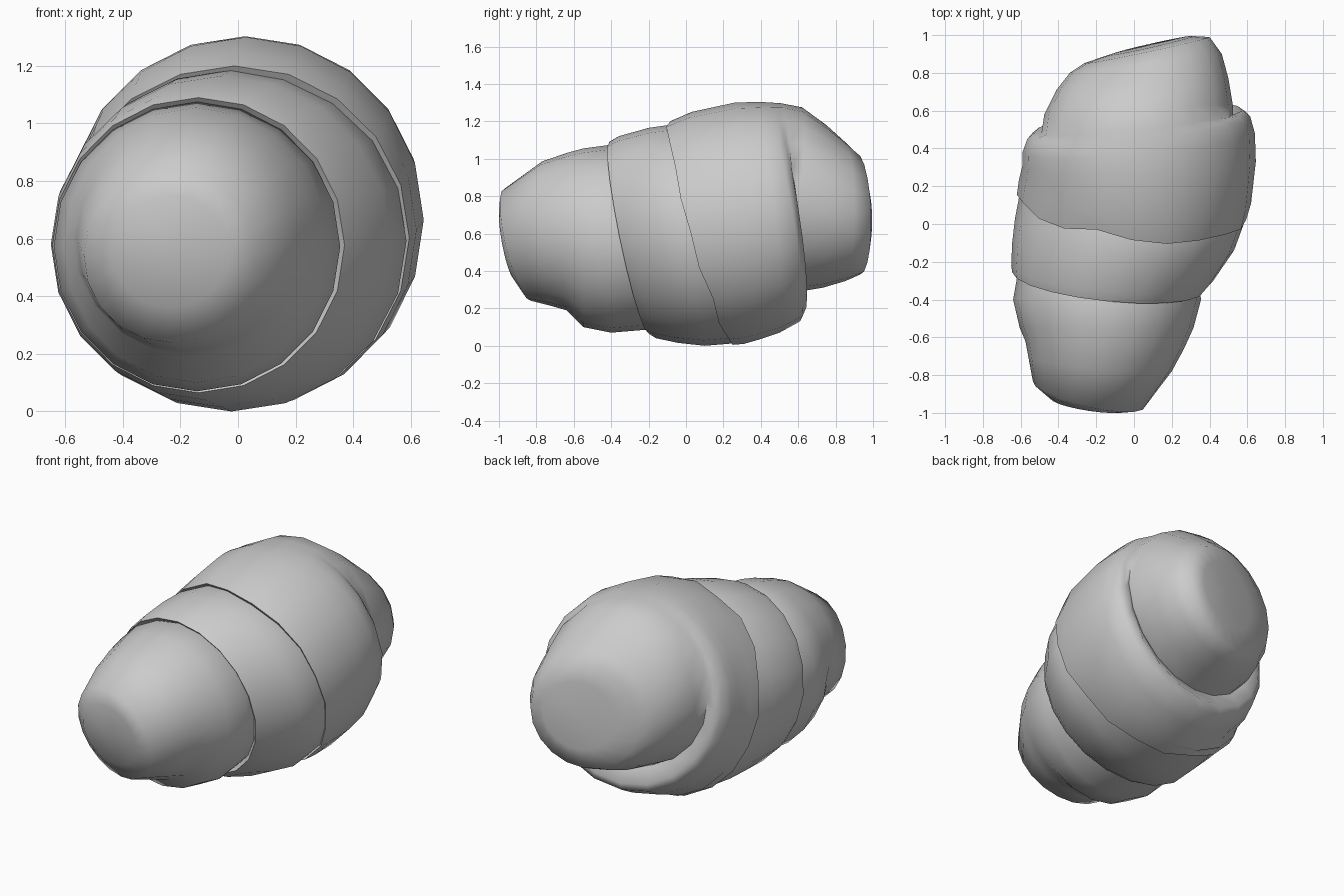
import bpy, bmesh, math, random

random.seed(4)
SIDES = 20


def shell(name, rings, start=None, end=None, jitter=0.0):
    """Loft elliptical rings along y.
    ring = (y, x_left, x_right, z_bottom, z_top, y lean to right, y lean to top)
    start / end = optional cap centre point."""
    bm = bmesh.new()
    loops = []
    wobble = [random.uniform(-jitter, jitter) for _ in range(SIDES)]
    for k, (y, xl, xr, zb, zt, sx, sz) in enumerate(rings):
        loop = []
        for i in range(SIDES):
            a = 2 * math.pi * i / SIDES
            c, s = math.cos(a), math.sin(a)
            dy = wobble[i] if k < 2 else 0
            loop.append(bm.verts.new(((xl + xr) / 2 + (xr - xl) / 2 * c,
                                      y + sx * c + sz * s + dy,
                                      (zb + zt) / 2 + (zt - zb) / 2 * s)))
        loops.append(loop)
    for a, b in zip(loops, loops[1:]):
        for i in range(SIDES):
            j = (i + 1) % SIDES
            bm.faces.new((a[i], a[j], b[j], b[i]))
    for loop, point in ((loops[0], start), (loops[-1], end)):
        if point:
            v = bm.verts.new(point)
            for i in range(SIDES):
                bm.faces.new((loop[i], loop[(i + 1) % SIDES], v))
    bmesh.ops.recalc_face_normals(bm, faces=bm.faces)
    mesh = bpy.data.meshes.new(name)
    bm.to_mesh(mesh)
    bm.free()
    ob = bpy.data.objects.new(name, mesh)
    bpy.context.collection.objects.link(ob)
    bpy.ops.object.select_all(action='DESELECT')
    ob.select_set(True)
    bpy.context.view_layer.objects.active = ob
    bpy.ops.object.shade_smooth_by_angle(angle=math.radians(85))
    return ob


# Narrow front end of the roll, with a blunt domed tip
shell("front_tip", [
    (-0.955, -0.44, -0.03, 0.36, 0.75, -0.03, -0.035),
    (-0.90, -0.535, 0.06, 0.24, 0.84, -0.065, -0.07),
    (-0.74, -0.56, 0.20, 0.21, 0.985, -0.04, -0.03),
    (-0.64, -0.575, 0.265, 0.19, 1.03, -0.02, 0),
    (-0.55, -0.605, 0.315, 0.10, 1.055, 0, 0),
    (-0.40, -0.64, 0.355, 0.07, 1.075, 0, 0),
    (-0.26, -0.61, 0.34, 0.09, 1.06, -0.03, -0.1),
], start=(-0.24, -0.98, 0.56))

# Middle wrap
shell("middle_layer", [
    (-0.28, -0.61, 0.345, 0.09, 1.06, -0.05, -0.10),
    (-0.305, -0.645, 0.37, 0.065, 1.09, -0.05, -0.105),
    (-0.26, -0.65, 0.42, 0.04, 1.12, -0.04, -0.10),
    (-0.12, -0.645, 0.53, 0.015, 1.165, -0.02, -0.08),
    (0.02, -0.63, 0.585, 0.0, 1.185, -0.01, -0.08),
    (0.18, -0.59, 0.57, 0.02, 1.17, -0.06, -0.16),
])

# Widest wrap with a ragged front edge; its top runs smoothly into the
# slanted back end, while its sides and bottom end in a rounded lip
shell("wide_layer_and_back_tip", [
    (0.12, -0.59, 0.57, 0.02, 1.165, -0.07, -0.17),
    (0.095, -0.62, 0.595, 0.005, 1.20, -0.07, -0.17),
    (0.17, -0.61, 0.62, 0.01, 1.25, -0.06, -0.14),
    (0.32, -0.59, 0.645, 0.03, 1.30, 0.01, -0.06),
    (0.43, -0.59, 0.64, 0.07, 1.303, 0.05, -0.07),
    (0.51, -0.565, 0.615, 0.13, 1.303, 0.06, -0.10),
    (0.54, -0.53, 0.575, 0.18, 1.30, 0.06, -0.09),
    (0.53, -0.49, 0.525, 0.28, 1.298, 0.05, -0.03),
    (0.60, -0.475, 0.525, 0.285, 1.275, 0.02, 0.02),
    (0.74, -0.41, 0.50, 0.31, 1.18, 0.03, 0.01),
    (0.85, -0.34, 0.465, 0.345, 1.09, 0.05, 0),
    (0.92, -0.265, 0.40, 0.38, 1.03, 0.07, -0.01),
    (0.945, -0.13, 0.31, 0.50, 0.92, 0.05, -0.01),
], end=(0.09, 0.95, 0.71), jitter=0.025)
